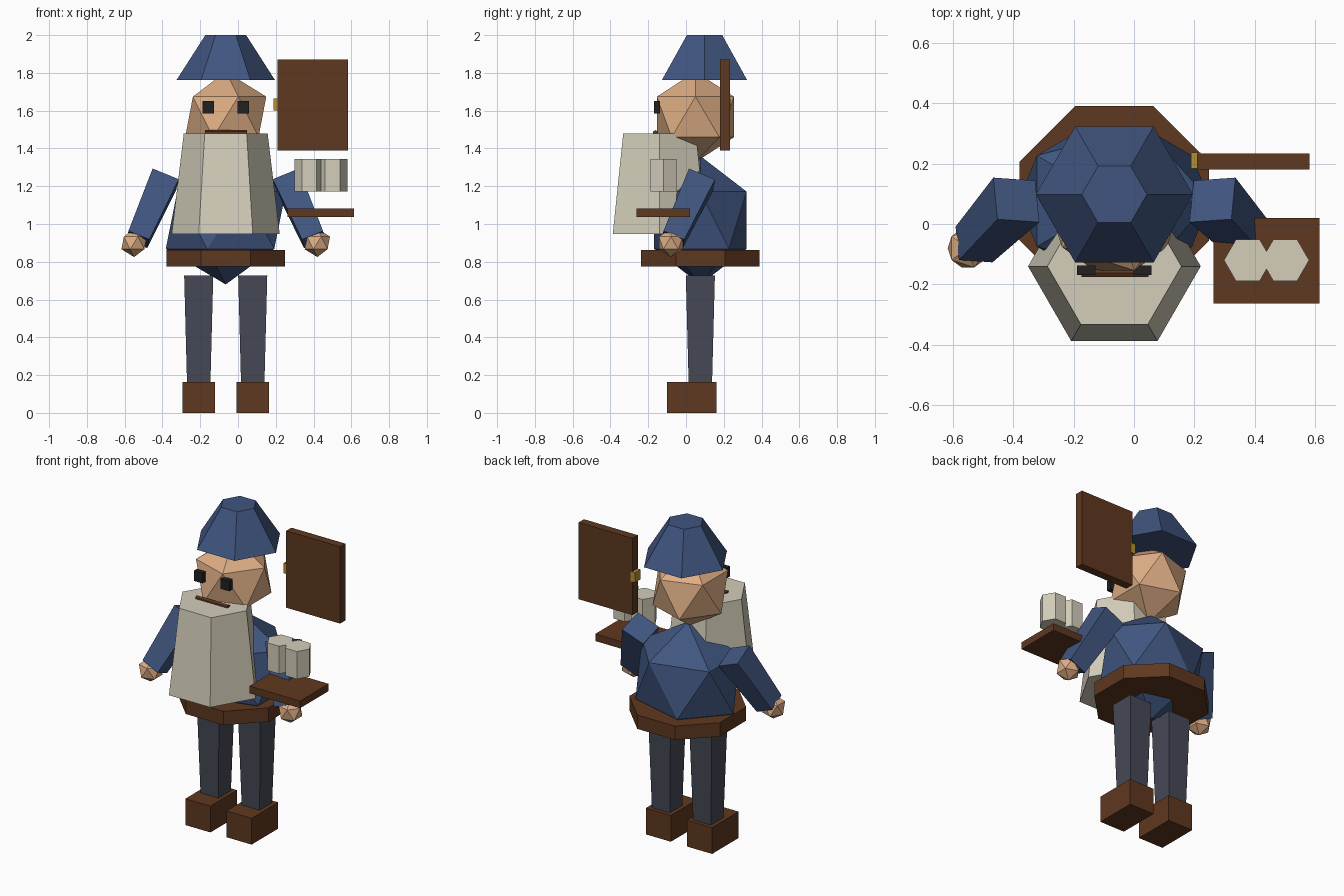
import bpy, bmesh
from math import sin, cos, pi, tau
from mathutils import Matrix, Vector

if "Cube" in bpy.data.objects:
    bpy.data.objects.remove(bpy.data.objects["Cube"])

CX = -0.065  # body centre line


def material(name, rgb):
    lin = [((c / 255 + 0.055) / 1.055) ** 2.4 for c in rgb] + [1]
    m = bpy.data.materials.new(name)
    m.use_nodes = True
    m.diffuse_color = lin
    m.node_tree.nodes["Principled BSDF"].inputs["Base Color"].default_value = lin
    return m


blue = material("blue cloth", (64, 85, 127))
brown = material("brown leather and wood", (95, 56, 32))
skin = material("skin", (221, 173, 132))
cream = material("cream", (211, 205, 186))
slate = material("slate trousers", (70, 73, 86))
black = material("black", (33, 33, 33))
gold = material("gold", (184, 144, 48))


def finish(name, bm, mat, matrix):
    bmesh.ops.transform(bm, matrix=matrix, verts=bm.verts)
    bmesh.ops.recalc_face_normals(bm, faces=bm.faces)
    mesh = bpy.data.meshes.new(name)
    bm.to_mesh(mesh)
    bm.free()
    mesh.materials.append(mat)
    obj = bpy.data.objects.new(name, mesh)
    bpy.context.collection.objects.link(obj)
    return obj


def box(name, mat, centre, size):
    bm = bmesh.new()
    bmesh.ops.create_cube(bm, size=1)
    return finish(name, bm, mat, Matrix.LocRotScale(centre, None, size))


def ball(name, mat, centre, radii):
    bm = bmesh.new()
    bmesh.ops.create_icosphere(bm, subdivisions=1, radius=1)
    return finish(name, bm, mat, Matrix.LocRotScale(centre, None, radii))


def prism(name, mat, sides, r0, r1, height, matrix, phase=0.0):
    """Tapered prism rising from its origin along its local z."""
    bm = bmesh.new()
    rings = []
    for r, z in ((r0, 0), (r1, height)):
        rings.append([bm.verts.new((r * cos(phase + tau * i / sides),
                                    r * sin(phase + tau * i / sides), z))
                      for i in range(sides)])
    low, high = rings
    bm.faces.new(low)
    bm.faces.new(high)
    for i in range(sides):
        j = (i + 1) % sides
        bm.faces.new((low[i], low[j], high[j], high[i]))
    return finish(name, bm, mat, matrix)


def at(x, y, z):
    return Matrix.Translation((x, y, z))


SQ = 2 ** 0.5  # half width to corner radius of a square

# Head and hat
prism("hat", blue, 6, 0.26, 0.108, 0.237, at(CX, 0.098, 1.763))
ball("head", skin, (CX, 0.05, 1.567), (0.24, 0.24, 0.24))

# Face and beard
for side, x in (("right", -0.158), ("left", 0.028)):
    box(side + "_eye", black, (x, -0.153, 1.618), (0.06, 0.032, 0.064))
prism("mouth", brown, 6, 0.015, 0.015, 0.222,
      at(-0.174, -0.162, 1.482) @ Matrix.Rotation(pi / 2, 4, "Y"))
prism("beard", cream, 6, 0.286, 0.222, 0.533, at(CX, -0.14, 0.947))

# Torso and belt
ball("torso", blue, (CX, 0.076, 1.02), (0.355, 0.287, 0.34))
prism("belt", brown, 8, 0.34, 0.34, 0.087, at(CX, 0.076, 0.775), pi / 8)

# Legs, boots, arms and hands
for side, s in (("right", -1), ("left", 1)):
    leg_x = CX + s * 0.143
    prism(side + "_leg", slate, 4, 0.062 * SQ, 0.077 * SQ, 0.567,
          at(leg_x, 0.076, 0.16), pi / 4)
    box(side + "_boot", brown, (leg_x, 0.031, 0.082), (0.174, 0.263, 0.165))

    up = Vector((-s * 0.37, 0.39, 0.84)).normalized()
    across = Vector((0.142, s * 0.01, s * 0.058))
    across = (across - up * across.dot(up)).normalized()
    turn = Matrix((across, up.cross(across), up)).transposed().to_4x4()
    prism(side + "_arm", blue, 4, 0.06 * SQ, 0.075 * SQ, 0.378,
          at(CX + s * 0.465, -0.068, 0.918) @ turn, pi / 4)
    ball(side + "_hand", skin, (CX + s * 0.485, -0.08, 0.9), (0.075, 0.075, 0.075))

# Tray with two mugs
box("tray", brown, (0.439, -0.121, 1.06), (0.352, 0.283, 0.045))
for side, x in (("inner", 0.377), ("outer", 0.501)):
    prism(side + "_mug", cream, 6, 0.079, 0.079, 0.173, at(x, -0.12, 1.172))

# Door panel with knob
box("door", brown, (0.395, 0.207, 1.631), (0.374, 0.052, 0.482))
box("door_knob", gold, (0.204, 0.21, 1.632), (0.032, 0.053, 0.063))
